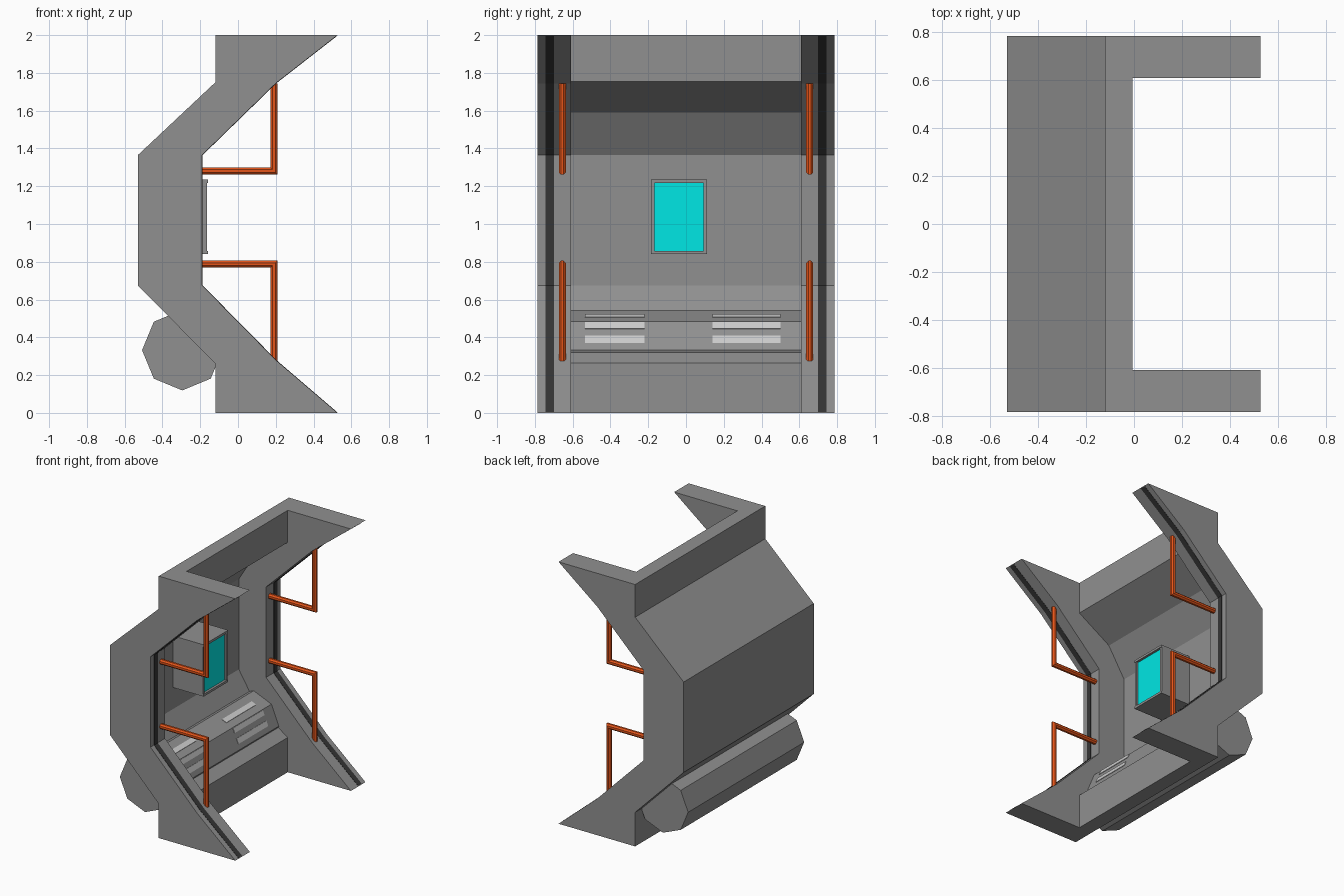
import bpy, bmesh, math
from mathutils import Vector

if "Cube" in bpy.data.objects:
    bpy.data.objects.remove(bpy.data.objects["Cube"])


def material(name, rgb):
    m = bpy.data.materials.new(name)
    m.diffuse_color = (*rgb, 1)
    m.use_nodes = True
    m.node_tree.nodes["Principled BSDF"].inputs["Base Color"].default_value = m.diffuse_color
    return m


GREY = material("grey_shell", (0.28, 0.28, 0.28))
DARK = material("dark_trim", (0.036, 0.036, 0.036))
ORANGE = material("orange_pipe", (0.78, 0.09, 0.01))
CYAN = material("cyan_screen", (0.0, 0.8, 0.78))
LIGHT = material("light_panel", (0.85, 0.85, 0.85))


def finish(bm, name, mat):
    bmesh.ops.recalc_face_normals(bm, faces=bm.faces)
    me = bpy.data.meshes.new(name)
    bm.to_mesh(me)
    bm.free()
    ob = bpy.data.objects.new(name, me)
    bpy.context.collection.objects.link(ob)
    me.materials.append(mat)
    return ob


def extrude_xz(name, pts, y0, y1, mat=GREY):
    """Extrude an x-z profile along y."""
    bm = bmesh.new()
    f = bm.faces.new([bm.verts.new((x, y0, z)) for x, z in pts])
    r = bmesh.ops.extrude_face_region(bm, geom=[f])
    verts = [v for v in r["geom"] if isinstance(v, bmesh.types.BMVert)]
    bmesh.ops.translate(bm, verts=verts, vec=(0, y1 - y0, 0))
    return finish(bm, name, mat)


def box(name, lo, hi, mat=GREY):
    return extrude_xz(name, [(lo[0], lo[2]), (hi[0], lo[2]), (hi[0], hi[2]), (lo[0], hi[2])],
                      lo[1], hi[1], mat)


def pipe(name, path, y, r, sides=8):
    """Round pipe along an x-z path with mitred corners."""
    bm = bmesh.new()
    p = [Vector((x, 0, z)) for x, z in path]
    rings = []
    for i, c in enumerate(p):
        d0 = (p[i] - p[i - 1]).normalized() if i else (p[1] - p[0]).normalized()
        d1 = (p[i + 1] - p[i]).normalized() if i < len(p) - 1 else d0
        t = (d0 + d1).normalized()
        side = Vector((t.z, 0, -t.x)) / t.dot(d0)
        ring = []
        for k in range(sides):
            a = 2 * math.pi * (k + 0.5) / sides
            ring.append(bm.verts.new(c + side * r * math.cos(a) + Vector((0, y + r * math.sin(a), 0))))
        rings.append(ring)
    for a, b in zip(rings, rings[1:]):
        for k in range(sides):
            n = (k + 1) % sides
            bm.faces.new((a[k], a[n], b[n], b[k]))
    bm.faces.new(rings[0])
    bm.faces.new(rings[-1])
    return finish(bm, name, ORANGE)


# Shared outlines (x, z), bottom to top
back = [(-0.12, 0), (-0.12, 0.26), (-0.53, 0.675), (-0.53, 1.365), (-0.12, 1.75), (-0.12, 2)]
front = [(0.527, 0), (0.2, 0.28), (-0.19, 0.675), (-0.19, 1.365), (0.2, 1.745), (0.527, 2)]
inner = [(-0.007, 0), (-0.007, 0.265), (-0.28, 0.45), (-0.42, 0.675), (-0.42, 1.365),
         (-0.28, 1.59), (-0.007, 1.755), (-0.007, 2)]

# Back wall
extrude_xz("back_wall", back + inner[::-1], -0.61, 0.61)

# Side plates, dark edge strips and handrails on both sides
edge = [(0.522, 0.004)] + front[1:-1] + [(0.522, 1.996)]
trim = [(x + 0.003, z) for x, z in edge] + [(x - 0.03, z) for x, z in edge[::-1]]
for side, s in (("left", -1), ("right", 1)):
    extrude_xz(side + "_side_plate", back + front[::-1], s * 0.61, s * 0.785)
    extrude_xz(side + "_edge_strip", trim, s * 0.70, s * 0.743, DARK)
    pipe(side + "_upper_rail", [(-0.22, 1.28), (0.19, 1.28), (0.19, 1.745)], s * 0.655, 0.02)
    pipe(side + "_lower_rail", [(-0.22, 0.787), (0.19, 0.787), (0.19, 0.275)], s * 0.655, 0.02)

# Octagonal lamp housing through the lower wall
oct_pts = [(-0.295 + 0.213 * math.cos(k * math.pi / 4), 0.332 + 0.213 * math.sin(k * math.pi / 4))
           for k in range(8)]
extrude_xz("lamp_housing", oct_pts, -0.70, 0.70)

# Lamp strips lying on the two exposed facets
top, mid, low = (Vector(oct_pts[k]) for k in (2, 1, 0))
for side, y0, y1 in (("left", -0.535, -0.22), ("right", 0.14, 0.50)):
    for i, (a, b, t0, t1) in enumerate([(top, mid, 0.4, 0.65), (mid, low, 0.02, 0.25),
                                        (mid, low, 0.5, 0.75)]):
        d = (b - a).normalized()
        n = Vector((-d.y, d.x)) * 0.004
        p, q = a.lerp(b, t0), a.lerp(b, t1)
        extrude_xz(f"{side}_lamp_{i + 1}", [p - n, q - n, q + n, p + n], y0, y1, LIGHT)

# Monitor: casing, screen and raised frame
Y0, Y1, Z0, Z1 = -0.185, 0.11, 0.84, 1.235
box("monitor_casing", (-0.43, Y0, Z0), (-0.185, Y1, Z1))
box("monitor_screen", (-0.19, Y0 + 0.015, Z0 + 0.015), (-0.178, Y1 - 0.015, Z1 - 0.015), CYAN)
for name, y in (("left", Y0), ("right", Y1 - 0.018)):
    box("monitor_frame_" + name, (-0.185, y, Z0 + 0.018), (-0.165, y + 0.018, Z1 - 0.018))
for name, z in (("bottom", Z0), ("top", Z1 - 0.018)):
    box("monitor_frame_" + name, (-0.185, Y0, z), (-0.16, Y1, z + 0.018))
